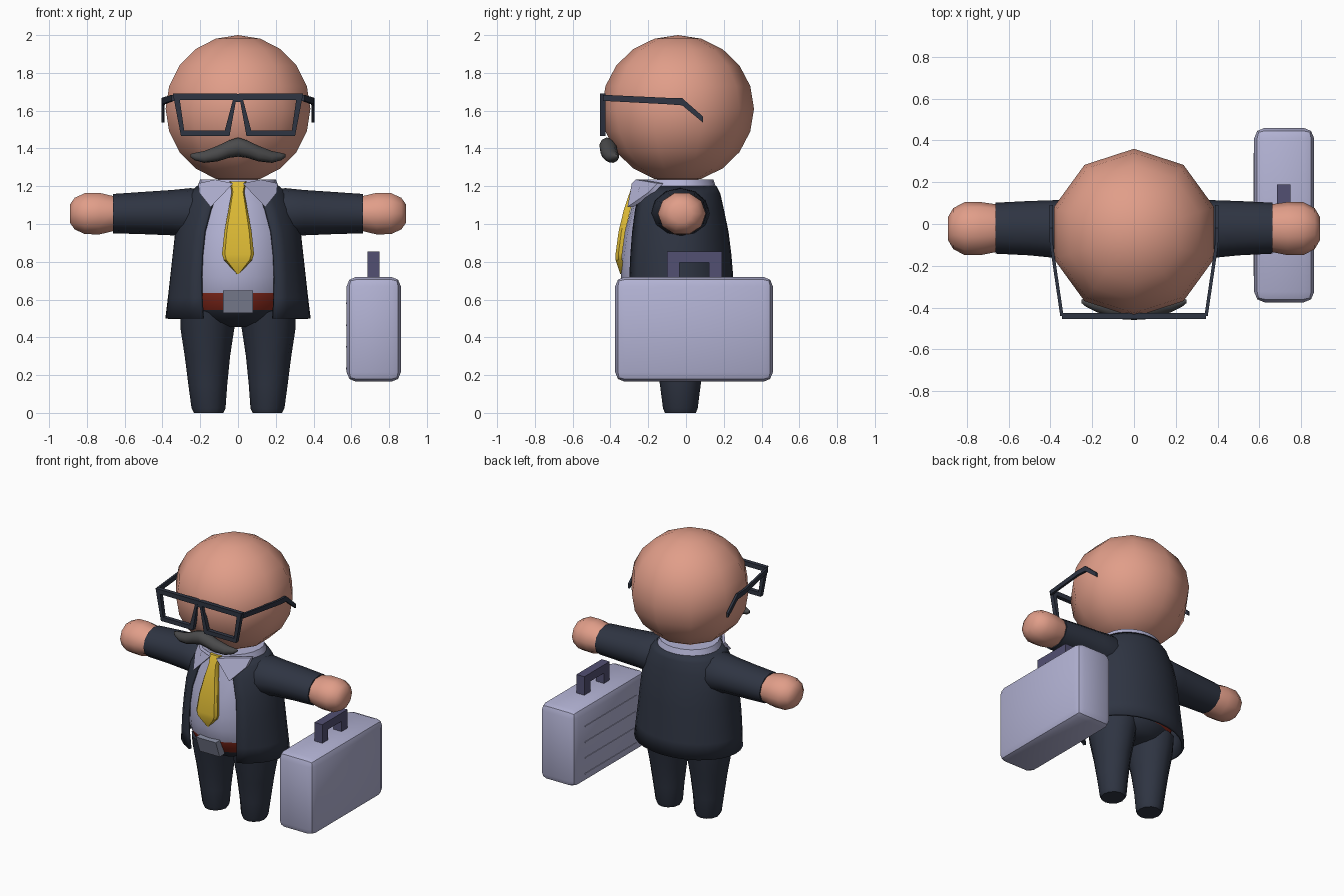
import bpy, bmesh, math
from math import sin, cos, pi, asin, radians
from mathutils import Vector

if "Cube" in bpy.data.objects:
    bpy.data.objects.remove(bpy.data.objects["Cube"])


def material(name, r, g, b):
    m = bpy.data.materials.new(name)
    m.diffuse_color = (r, g, b, 1)
    m.use_nodes = True
    m.node_tree.nodes["Principled BSDF"].inputs["Base Color"].default_value = m.diffuse_color
    return m


SKIN = material("skin", .75, .34, .25)
NAVY = material("navy cloth", .028, .035, .055)
PALE = material("pale lavender", .45, .45, .66)
GOLD = material("gold silk", .72, .49, .035)
RED = material("red leather", .27, .025, .013)
STEEL = material("steel", .27, .29, .39)
PURPLE = material("purple grip", .085, .08, .17)
GREY = material("grey hair", .07, .07, .072)


def finish(name, bm, mats, mirror=False, angle=40, recalc=True):
    bmesh.ops.remove_doubles(bm, verts=bm.verts, dist=1e-5)
    if recalc:
        bmesh.ops.recalc_face_normals(bm, faces=bm.faces)
    me = bpy.data.meshes.new(name)
    for f in bm.faces:
        f.smooth = True
    bm.to_mesh(me)
    bm.free()
    for m in mats:
        me.materials.append(m)
    me.set_sharp_from_angle(angle=radians(angle))
    ob = bpy.data.objects.new(name, me)
    bpy.context.collection.objects.link(ob)
    if mirror:
        ob.modifiers.new("mirror", 'MIRROR')
    return ob


def loft(name, rings, mats, closed=True, caps=True, cyclic=False, rule=None, **kw):
    """Skin a row of equal-length point rings."""
    bm = bmesh.new()
    vs = [[bm.verts.new(p) for p in r] for r in rings]
    n = len(vs[0])
    pairs = list(zip(vs, vs[1:])) + ([(vs[-1], vs[0])] if cyclic else [])
    for a, b in pairs:
        for i in range(n if closed else n - 1):
            j = (i + 1) % n
            bm.faces.new((a[i], a[j], b[j], b[i]))
    if caps and not cyclic:
        bm.faces.new(vs[0][::-1])
        bm.faces.new(vs[-1])
    if rule:
        for f in bm.faces:
            f.material_index = rule(f.calc_center_median())
    return finish(name, bm, mats, **kw)


def box(name, lo, hi, mat, bevel=0, segs=2, **kw):
    bm = bmesh.new()
    bmesh.ops.create_cube(bm, size=1)
    for v in bm.verts:
        v.co = Vector([l + (c + .5) * (h - l) for l, h, c in zip(lo, hi, v.co)])
    if bevel:
        bmesh.ops.bevel(bm, geom=bm.edges[:], offset=bevel, segments=segs,
                        profile=.5, affect='EDGES')
    return finish(name, bm, [mat], **kw)


def oval(z, rx, front, back, n=20, cx=0, cy=-.03, gap=0):
    """Horizontal ring starting at the front; gap leaves it open there."""
    a0 = asin(gap / rx)
    pts = []
    for i in range(n):
        a = a0 + (2 * pi - 2 * a0) * i / (n - 1 if gap else n)
        c = cos(a)
        pts.append((cx + rx * sin(a), cy - c * (front if c > 0 else back), z))
    return pts


def xring(x, cy, cz, ry, rz, n=10, tilt=0):
    out = []
    for i in range(n):
        a = 2 * pi * i / n
        y, z = ry * cos(a), rz * sin(a)
        out.append((x, cy + y * cos(tilt) - z * sin(tilt),
                    cz + y * sin(tilt) + z * cos(tilt)))
    return out


# head
head = [oval(1.61 - .39 * cos(pi * k / 10), max(.403 * sin(pi * k / 10), 1e-7),
             .403 * sin(pi * k / 10), .403 * sin(pi * k / 10), 10, cy=-.043)
        for k in range(11)]
loft("head", head, [SKIN], caps=False, angle=60)

# shirt, belt and trouser seat in one body
body = [(.455, .10, .10, .10), (.48, .2, .18, .17), (.545, .27, .255, .22),
        (.635, .30, .30, .24), (.72, .308, .314, .24), (.82, .31, .315, .24),
        (.95, .30, .295, .23), (1.1, .27, .255, .2), (1.2, .2, .23, .18)]
loft("shirt_and_belt", [oval(*r) for r in body], [NAVY, RED, PALE],
     rule=lambda c: 0 if c.z < .545 else 1 if c.z < .635 else 2)

# belt buckle, tilted with the belly
buckle = [[(x, y + d, z) for x, y, z in ((-.08, -.315, .528), (.08, -.315, .528),
           (.08, -.36, .648), (-.08, -.36, .648))] for d in (-.01, .05)]
loft("belt_buckle", buckle, [STEEL])

# open jacket shell
jacket = [(.50, .385, .30, .30, .19), (.61, .372, .315, .292, .197),
          (.72, .36, .325, .28, .20), (.84, .347, .32, .27, .195),
          (.96, .333, .305, .255, .182), (1.08, .305, .275, .23, .15),
          (1.16, .262, .245, .212, .12), (1.2, .22, .225, .192, .10)]
jk = loft("jacket", [oval(z, rx, f, b, 25, gap=g) for z, rx, f, b, g in jacket],
          [NAVY], closed=False, caps=False, recalc=False)
sol = jk.modifiers.new("thickness", 'SOLIDIFY')
sol.thickness, sol.offset = .018, -1

# sleeves and hands
loft("sleeves", [xring(*r, n=12) for r in (
    (.19, -.03, 1.05, .14, .13), (.25, -.03, 1.058, .155, .132),
    (.35, -.025, 1.06, .14, .12), (.5, -.02, 1.058, .13, .112),
    (.662, -.02, 1.055, .122, .104))], [NAVY], mirror=True)
loft("hands", [xring(*r) for r in (
    (.64, -.02, 1.055, .11, .092), (.67, -.02, 1.055, .116, .10),
    (.735, -.022, 1.055, .127, .116), (.81, -.022, 1.055, .127, .114),
    (.865, -.022, 1.055, .098, .088), (.89, -.022, 1.055, .055, .05))],
    [SKIN], mirror=True, angle=60)

# trouser legs
loft("trouser_legs", [oval(z, rx, ry, ry, 12, cx, -.03) for z, cx, rx, ry in (
    (0, .155, .078, .082), (.025, .156, .09, .092), (.15, .16, .103, .108),
    (.3, .162, .12, .135), (.45, .162, .143, .17), (.54, .155, .15, .19))],
    [NAVY], mirror=True)

# shirt collar band and folded points
loft("collar_band", [oval(1.15, .20, .22, .18), oval(1.175, .225, .235, .196),
                     oval(1.235, .20, .22, .175)], [PALE])
flap = [(.025, -.275, 1.215), (.12, -.255, 1.235), (.21, -.14, 1.215),
        (.205, -.19, 1.165), (.145, -.298, 1.09)]
loft("collar_points", [[(x, y + d, z) for x, y, z in flap] for d in (-.012, .02)],
     [PALE], mirror=True)

# necktie
tie = [(1.225, .044, -.27), (1.17, .033, -.297), (1.08, .05, -.328),
       (.96, .072, -.357), (.84, .085, -.373), (.81, .075, -.373), (.735, .006, -.348)]
loft("necktie", [[(-w, y + .035, z), (-w, y + .015, z), (-w * .82, y, z),
                  (w * .82, y, z), (w, y + .015, z), (w, y + .035, z)]
                 for z, w, y in tie], [GOLD], angle=30)

# moustache
half = [(.252, -.37, 1.362, .008, .008), (.23, -.375, 1.357, .022, .019),
        (.18, -.388, 1.355, .035, .031), (.11, -.403, 1.372, .044, .041),
        (.05, -.411, 1.396, .046, .047), (0, -.412, 1.407, .046, .052)]
full = [(-r[0], *r[1:]) for r in half] + half[-2::-1]
loft("moustache", [xring(*r, n=10, tilt=.45) for r in full], [GREY], angle=60)

# glasses: lens rims, bridge and side arms
outer = [(.004, 1.69), (.345, 1.69), (.302, 1.465), (.045, 1.465)]
inner = [(.027, 1.657), (.308, 1.657), (.285, 1.495), (.07, 1.495)]
loft("glasses_rims", [[(x, y, z) for x, z in loop] for loop, y in (
    (outer, -.455), (outer, -.425), (inner, -.425), (inner, -.455))],
    [NAVY], cyclic=True, mirror=True)
box("glasses_bridge", (-.025, -.454, 1.645), (.025, -.426, 1.689), NAVY)
arm = [(.345, -.44, 1.668, .016), (.395, -.1, 1.651, .017),
       (.396, -.02, 1.647, .019), (.396, .09, 1.553, .016)]
loft("glasses_arms", [[(x - .008, y, z - h), (x + .008, y, z - h),
                       (x + .008, y, z + h), (x - .008, y, z + h)]
                      for x, y, z, h in arm], [NAVY], mirror=True, angle=25)

# briefcase with handle and raised side ribs
box("briefcase", (.575, -.375, .165), (.862, .46, .72), PALE, bevel=.05, segs=2)
for z in (.235, .35, .465, .58):
    box("briefcase_rib", (.571, -.25, z - .004), (.58, .34, z + .004), PALE)
grip = [(-.10, .71), (-.10, .855), (.19, .855), (.19, .71),
        (.122, .71), (.122, .795), (-.035, .795), (-.035, .71)]
loft("briefcase_handle", [[(x, y, z) for y, z in grip] for x in (.685, .748)], [PURPLE])
